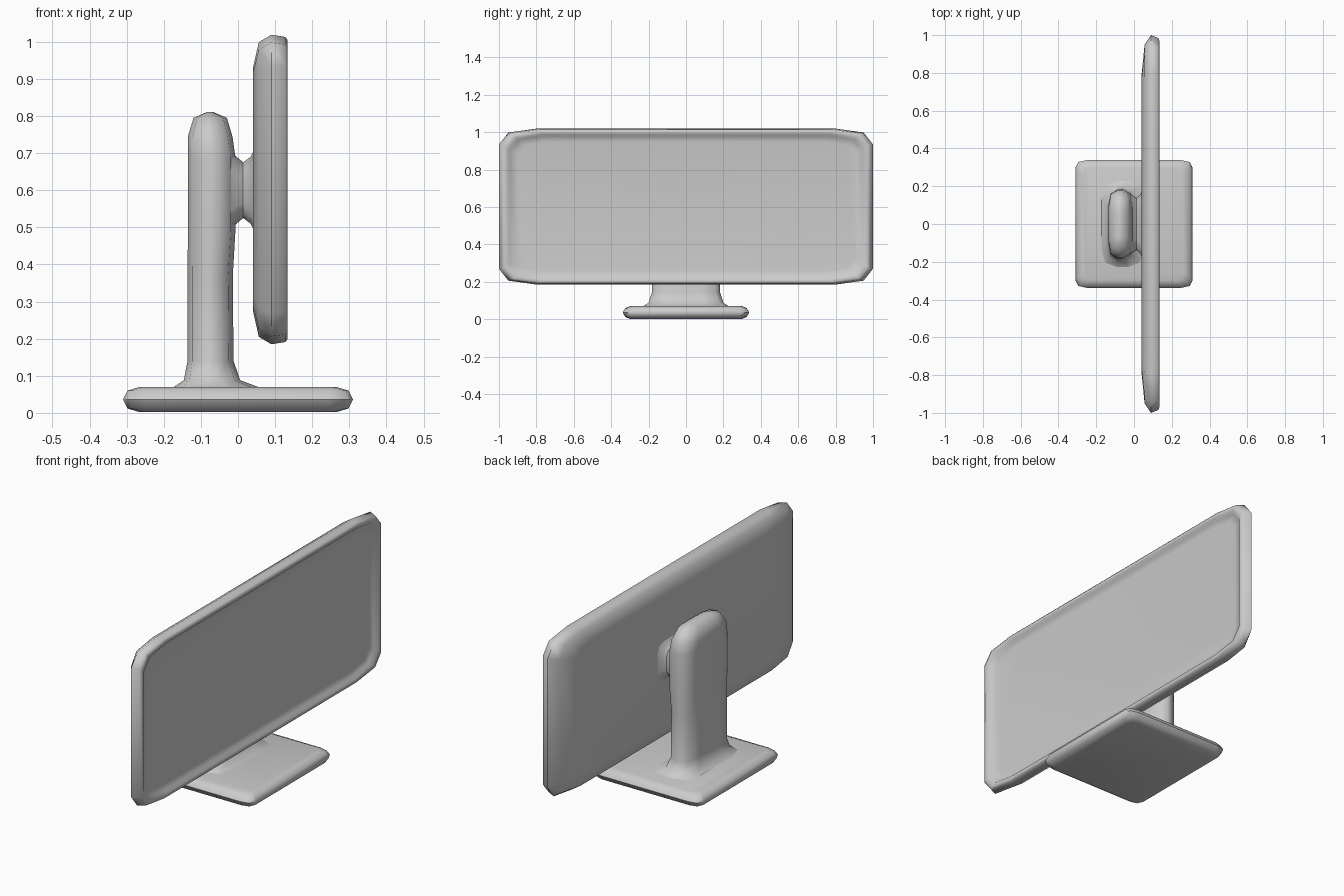
import bpy, bmesh, math


def outline(a, b, ca, cb):
    """12-point rounded rectangle: half sizes a, b and corner lengths ca, cb."""
    q = [(a, b - cb), (a - ca * 0.25, b - cb * 0.25), (a - ca, b)]
    return (q + [(-u, v) for u, v in reversed(q)]
            + [(-u, -v) for u, v in q] + [(u, -v) for u, v in reversed(q)])


def loft(name, rings, place, angle=55):
    """Skin a stack of rings (height, a, b, ca, cb, shift); cap both ends."""
    bm = bmesh.new()
    loops = []
    for h, a, b, ca, cb, s in rings:
        loops.append([bm.verts.new(place(u, v, h, s)) for u, v in outline(a, b, ca, cb)])
    for lo, hi in zip(loops, loops[1:]):
        n = len(lo)
        for i in range(n):
            j = (i + 1) % n
            bm.faces.new((lo[i], lo[j], hi[j], hi[i]))
    bm.faces.new(loops[0])
    bm.faces.new(loops[-1])
    bmesh.ops.recalc_face_normals(bm, faces=bm.faces)
    me = bpy.data.meshes.new(name)
    bm.to_mesh(me)
    bm.free()
    ob = bpy.data.objects.new(name, me)
    bpy.context.collection.objects.link(ob)
    bpy.ops.object.select_all(action='DESELECT')
    ob.select_set(True)
    bpy.context.view_layer.objects.active = ob
    bpy.ops.object.shade_smooth_by_angle(angle=math.radians(angle))
    return ob


def upright(u, v, h, s):      # stacked along z, shifted in x
    return (u + s, v, h)


def sideways(u, v, h, s):     # stacked along x, shifted in z
    return (h, u, v + s)


# foot plate
loft("base_plate", [
    (0.002, 0.265, 0.300, 0.04, 0.04, 0),
    (0.012, 0.298, 0.325, 0.05, 0.04, 0),
    (0.036, 0.310, 0.338, 0.06, 0.04, 0),
    (0.060, 0.298, 0.325, 0.05, 0.04, 0),
    (0.070, 0.265, 0.300, 0.04, 0.04, 0)], upright)

# upright neck with flared foot and rounded top
loft("neck", [
    (0.066, 0.122, 0.235, 0.09, 0.10, -0.057),
    (0.088, 0.076, 0.200, 0.06, 0.10, -0.070),
    (0.140, 0.062, 0.183, 0.05, 0.10, -0.074),
    (0.370, 0.061, 0.182, 0.05, 0.10, -0.075),
    (0.490, 0.064, 0.182, 0.05, 0.08, -0.071),
    (0.690, 0.064, 0.182, 0.05, 0.08, -0.071),
    (0.745, 0.060, 0.178, 0.05, 0.09, -0.075),
    (0.795, 0.045, 0.140, 0.04, 0.07, -0.075),
    (0.811, 0.008, 0.080, 0.005, 0.03, -0.075)], upright)

# waisted mount between neck and screen
loft("screen_mount", [
    (-0.030, 0.165, 0.120, 0.06, 0.05, 0.6),
    (-0.006, 0.150, 0.092, 0.06, 0.05, 0.6),
    (0.014, 0.138, 0.075, 0.06, 0.04, 0.6),
    (0.034, 0.158, 0.090, 0.06, 0.05, 0.6),
    (0.046, 0.185, 0.115, 0.06, 0.05, 0.6)], sideways)

# display with rounded back and recessed panel facing +x
loft("screen", [
    (0.041, 0.800, 0.330, 0.10, 0.05, 0.602),
    (0.056, 0.950, 0.397, 0.17, 0.08, 0.602),
    (0.090, 1.000, 0.417, 0.20, 0.085, 0.602),
    (0.128, 0.985, 0.411, 0.20, 0.08, 0.602),
    (0.134, 0.972, 0.402, 0.19, 0.08, 0.602),
    (0.132, 0.955, 0.388, 0.19, 0.08, 0.602),
    (0.118, 0.940, 0.376, 0.18, 0.075, 0.602),
    (0.113, 0.900, 0.345, 0.15, 0.06, 0.602)], sideways)
